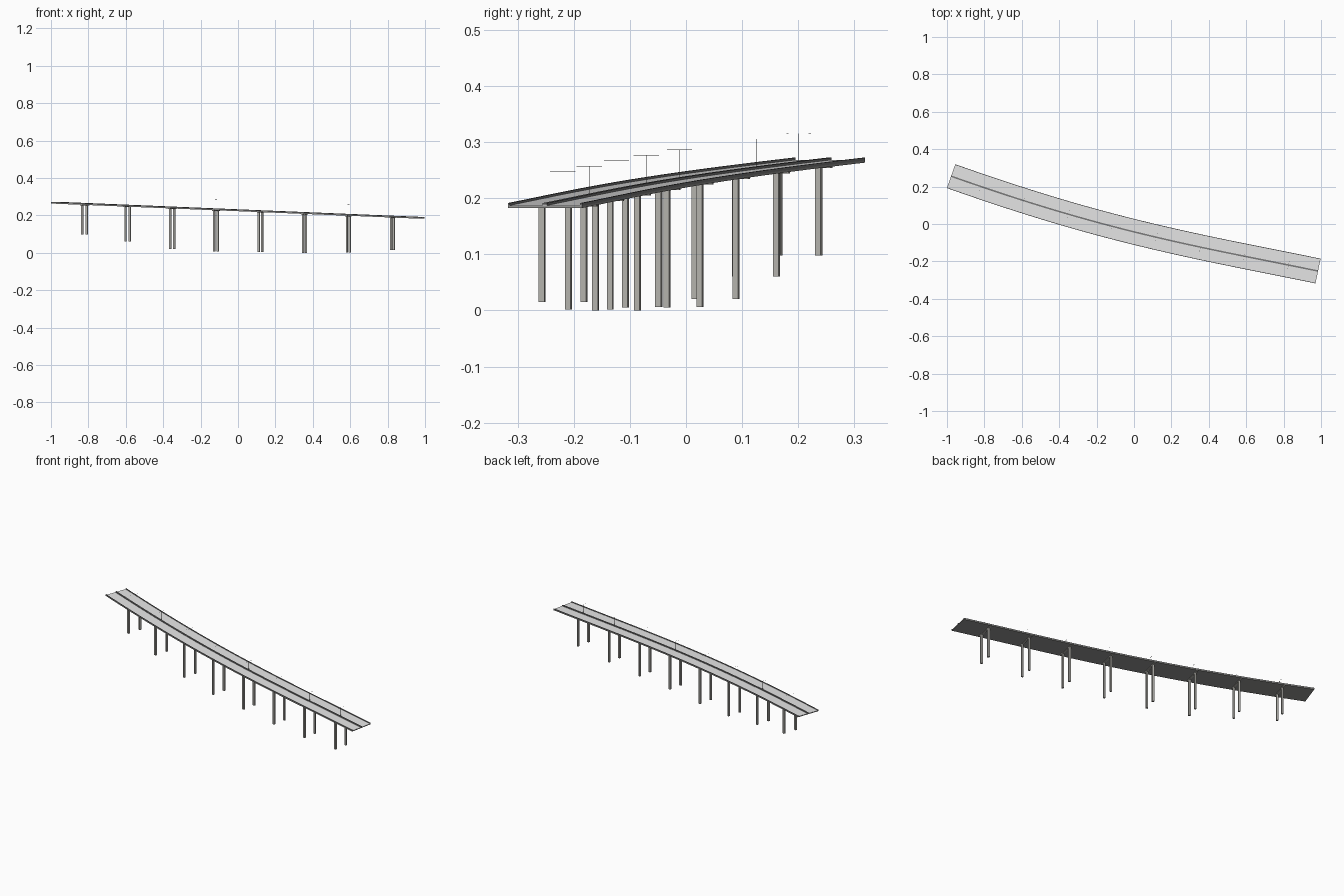
import bpy, bmesh, math
from mathutils import Vector, Matrix

if "Cube" in bpy.data.objects:
    bpy.data.objects.remove(bpy.data.objects["Cube"])


def material(name, rgb):
    m = bpy.data.materials.new(name)
    m.diffuse_color = (*rgb, 1)
    m.use_nodes = True
    m.node_tree.nodes["Principled BSDF"].inputs["Base Color"].default_value = m.diffuse_color
    return m


ROAD = material("light grey road", (0.82, 0.82, 0.82))
SLAB = material("mid grey slab", (0.29, 0.29, 0.28))
DARK = material("dark grey barrier", (0.2, 0.2, 0.2))
CONCRETE = material("warm grey concrete", (0.45, 0.44, 0.41))
HALF = 0.0675            # half the deck width
X0, X1 = -0.978, 0.984   # ends of the centre line


def centre(x):
    """Point on the road surface along the curved centre line."""
    y = -0.042 - 0.2587 * x + 0.0453 * x * x - 0.011 * x * (x * x - 0.96)
    y += 0.01 * x * x * (1.1 - x * x)
    return Vector((x, y, 0.2275 - 0.0413 * x))


def frame(x):
    """Centre point plus horizontal directions along and across the deck."""
    d = centre(x + 0.001) - centre(x - 0.001)
    along = Vector((d.x, d.y, 0)).normalized()
    return centre(x), along, Vector((-along.y, along.x, 0))


def add_object(name, bm, mat):
    bmesh.ops.recalc_face_normals(bm, faces=bm.faces)
    me = bpy.data.meshes.new(name)
    bm.to_mesh(me)
    bm.free()
    me.materials.append(mat)
    ob = bpy.data.objects.new(name, me)
    bpy.context.collection.objects.link(ob)
    return ob


def sweep(name, a, b, low, high, mat, steps=32):
    """Rectangular strip from offset a to b across the deck, swept along it."""
    bm = bmesh.new()
    rings = []
    for i in range(steps + 1):
        p, _, side = frame(X0 + (X1 - X0) * i / steps)
        rings.append([bm.verts.new(p + side * o + Vector((0, 0, z)))
                      for o, z in ((a, low), (b, low), (b, high), (a, high))])
    for r, s in zip(rings, rings[1:]):
        for k in range(4):
            n = (k + 1) % 4
            bm.faces.new((r[k], r[n], s[n], s[k]))
    bm.faces.new(rings[0])
    bm.faces.new(rings[-1])
    return add_object(name, bm, mat)


def box(name, x, offset, length, width, low, high, mat):
    """Upright box at a station, turned to follow the deck."""
    p, along, side = frame(x)
    c = p + side * offset
    turn = Matrix.Rotation(math.atan2(along.y, along.x), 4, 'Z')
    place = Matrix.Translation((c.x, c.y, (low + high) / 2))
    bm = bmesh.new()
    bmesh.ops.create_cube(bm, size=1, matrix=place @ turn @
                          Matrix.Diagonal((length, width, high - low, 1)))
    return add_object(name, bm, mat)


# Deck: grey slab with a light road surface on top
sweep("deck_slab", -HALF, HALF, -0.0045, -0.0006, SLAB)
sweep("road_surface", -HALF + 0.001, HALF - 0.001, -0.0008, 0, ROAD)

# Side parapets and central barrier
for s in (-1, 1):
    sweep("side_parapet", s * (HALF - 0.0035), s * HALF, -0.0006, 0.0045, DARK)
sweep("central_barrier", -0.004, 0.004, -0.0005, 0.0045, DARK)

# Support stations: position along x, and ground height of the piers
stations = ((-0.82, 0.098), (-0.59, 0.06), (-0.352, 0.02), (-0.118, 0.006),
            (0.12, 0.005), (0.356, 0.0), (0.59, 0.002), (0.826, 0.015))
for x, ground in stations:
    top = centre(x).z
    box("cap_beam", x, 0, 0.0105, 0.124, top - 0.008, top - 0.004, CONCRETE)
    for s in (-1, 1):
        box("pier", x, s * 0.038, 0.0105, 0.0105, ground, top - 0.006, CONCRETE)
    # Street lamp on the central barrier with two arms
    box("lamp_post", x, 0, 0.0004, 0.0004, top, top + 0.054, DARK)
    box("lamp_arm", x, 0, 0.0003, 0.042, top + 0.0537, top + 0.054, DARK)
    for s in (-1, 1):
        box("lamp_head", x, s * 0.021, 0.0008, 0.004, top + 0.0534, top + 0.054, DARK)
